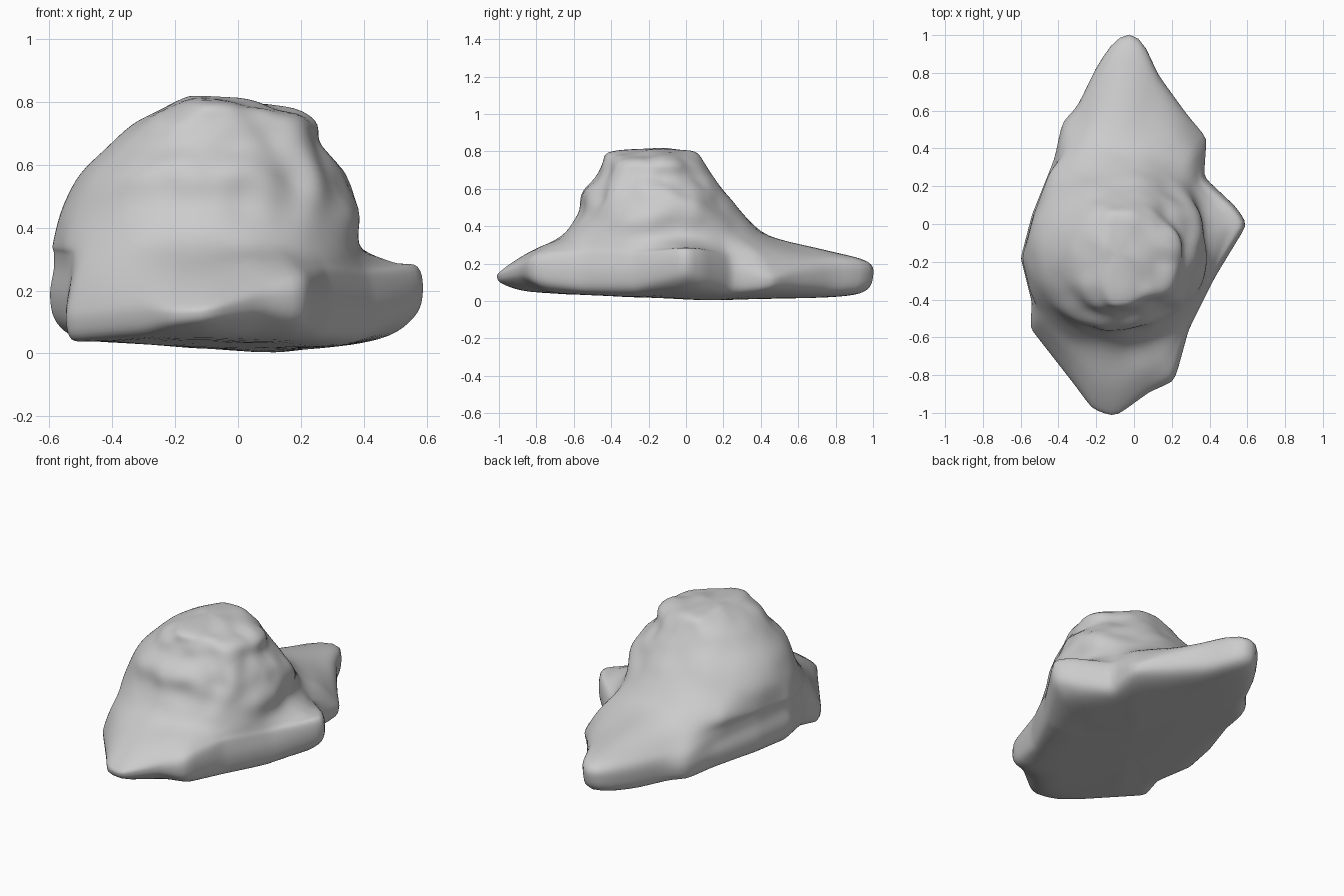
import bpy, bmesh, math
from mathutils import Vector, noise

if "Cube" in bpy.data.objects:
    bpy.data.objects.remove(bpy.data.objects["Cube"])

CX, CY = -0.1, -0.15     # common axis of all rings
N, STEPS = 144, 5        # columns round the rock, rows per profile span

# Skirt outline, anticlockwise from the right: x, y, lower edge z, upper edge z, shoulder z
SKIRT = [
    (0.60, 0.00, .12, .28, .29), (0.54, 0.09, .09, .27, .29), (0.37, 0.25, .05, .22, .27),
    (0.385, 0.455, .06, .15, .26), (0.28, 0.58, .06, .19, .27), (0.12, 0.80, .05, .22, .27),
    (0.05, 0.97, .05, .22, .27), (-0.02, 1.01, .05, .21, .27), (-0.10, 0.98, .05, .21, .27),
    (-0.20, 0.83, .04, .20, .26), (-0.30, 0.62, .04, .19, .25), (-0.38, 0.54, .04, .17, .24),
    (-0.42, 0.35, .05, .20, .27), (-0.54, 0.05, .08, .25, .31), (-0.60, -0.18, .10, .27, .32),
    (-0.54, -0.42, .08, .26, .31), (-0.55, -0.55, .04, .17, .26), (-0.30, -0.87, .06, .18, .26),
    (-0.22, -0.98, .08, .16, .25), (-0.10, -1.02, .09, .16, .25), (0.08, -0.89, .11, .22, .29),
    (0.215, -0.83, .09, .24, .29), (0.29, -0.56, .06, .25, .29), (0.43, -0.28, .06, .24, .28),
]

# Crown levels: z, left, right, front, back
CROWN = [
    (.35, -.59, .385, -.66, .44), (.46, -.56, .385, -.58, .31),
    (.57, -.50, .345, -.555, .225), (.66, -.41, .27, -.49, .155),
    (.74, -.32, .245, -.455, .10), (.795, -.20, .13, -.42, .05),
]


def skirt_at(a):
    """Where a ray from the axis meets the skirt outline."""
    d = Vector((math.cos(a), math.sin(a)))
    for p, q in zip(SKIRT, SKIRT[1:] + SKIRT[:1]):
        u = Vector((p[0] - CX, p[1] - CY))
        v = Vector((q[0] - CX, q[1] - CY))
        cu, cv = d.cross(u), d.cross(v)
        if cu <= 0 < cv and d.dot(u + v) > 0:
            t = cu / (cu - cv)
            return [u.lerp(v, t).length] + [p[k] + (q[k] - p[k]) * t for k in (2, 3, 4)]


def crown_at(level, a):
    """Radius of an oval with a different extent on each side."""
    z, left, right, front, back = level
    c, s = math.cos(a), math.sin(a)
    rx = right - CX if c > 0 else CX - left
    ry = back - CY if s > 0 else CY - front
    return 1 / math.hypot(c / rx, s / ry)


def base_at(x, y):
    """Underside rises slightly toward the left and the front."""
    return max(0, .075 * (.1 - x), .05 * (.15 - y))


def spline(p0, p1, p2, p3, t):
    return 0.5 * (2 * p1 + (p2 - p0) * t + (2 * p0 - 5 * p1 + 4 * p2 - p3) * t * t
                  + (3 * p1 - p0 - 3 * p2 + p3) * t ** 3)


def column(a):
    """Profile of the rock from underside to crown at one angle."""
    r, lo, hi, sh = skirt_at(a)
    c, s = math.cos(a), math.sin(a)
    crown = [(min(crown_at(lv, a), r * (.985 - .2 * max(0, lv[0] - .35))), lv[0]) for lv in CROWN]
    keys = [(r * k, base_at(CX + r * k * c, CY + r * k * s)) for k in (.45, .8)]
    keys[1] = (keys[1][0], max(keys[1][1], lo * .4))
    keys += [(r * .96, lo), (r, lo * .5 + hi * .5), (r * .975, hi),
             (.6 * r * .97 + .4 * crown[0][0], sh)]
    keys += crown + [(crown[-1][0] * .5, .815)]
    keys = [Vector(k) for k in keys]
    ext = [keys[0]] + keys + [keys[-1]]
    rows = [spline(*ext[i:i + 4], t / STEPS)
            for i in range(len(keys) - 1) for t in range(STEPS)] + [keys[-1]]
    return [Vector((CX + k.x * c, CY + k.x * s, k.y)) for k in rows]


# Loft the columns into a closed skin
bm = bmesh.new()
cols = [[bm.verts.new(p) for p in column(2 * math.pi * (i + .5) / N)] for i in range(N)]
under = bm.verts.new((CX, CY, base_at(CX, CY)))
peak = bm.verts.new((CX, CY, .81))
for a, b in zip(cols, cols[1:] + cols[:1]):
    for j in range(len(a) - 1):
        bm.faces.new((a[j], b[j], b[j + 1], a[j + 1]))
    bm.faces.new((under, b[0], a[0]))
    bm.faces.new((a[-1], b[-1], peak))
for _ in range(2):
    bmesh.ops.smooth_vert(bm, verts=bm.verts[:], factor=.4,
                          use_axis_x=True, use_axis_y=True, use_axis_z=True)
bmesh.ops.recalc_face_normals(bm, faces=bm.faces)
bm.normal_update()

# Weathered lumps, strongest on the front and right of the crown
for v, n in [(v, v.normal.copy()) for v in bm.verts]:
    rough = min(1, max(0, (v.co.z - .3) / .25))
    side = min(1, max(.15, .6 + 1.2 * (v.co.x - .5 * v.co.y - .1)))
    lump = noise.noise(v.co * 5) + .4 * noise.noise(v.co * 9)
    v.co += n * (.04 * rough * side * lump)
    v.co.z = max(0, v.co.z)

mesh = bpy.data.meshes.new("rock")
bm.to_mesh(mesh)
bm.free()
rock = bpy.data.objects.new("rock", mesh)
bpy.context.collection.objects.link(rock)
for poly in mesh.polygons:
    poly.use_smooth = True
